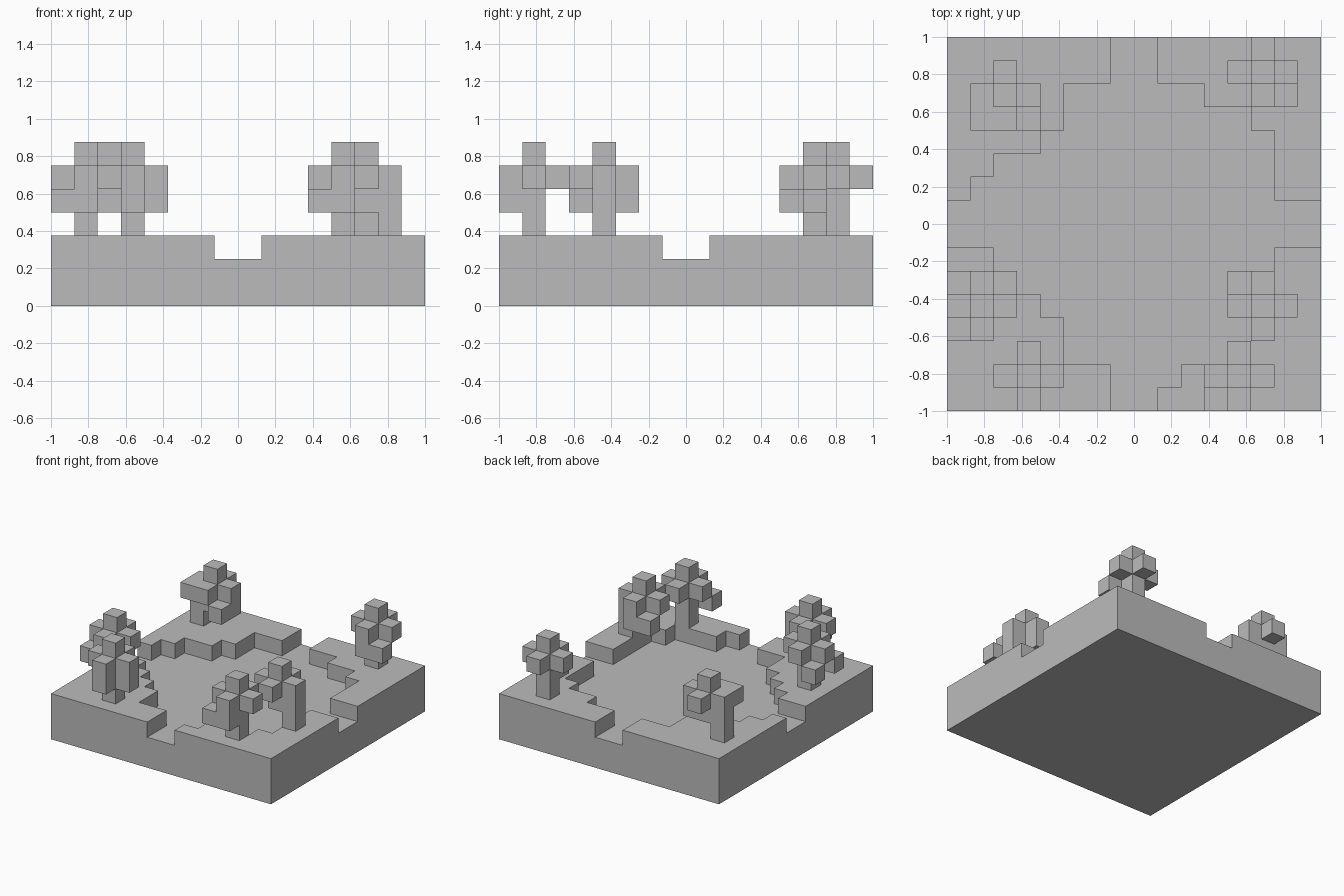
import bpy, bmesh, math
from mathutils import Vector

if "Cube" in bpy.data.objects:
    bpy.data.objects.remove(bpy.data.objects["Cube"], do_unlink=True)

UNIT = 0.125  # edge length of one block

stone = bpy.data.materials.new("plain_grey")
stone.use_nodes = True
grey = (0.5, 0.5, 0.5, 1)
stone.diffuse_color = grey
stone.node_tree.nodes["Principled BSDF"].inputs["Base Color"].default_value = grey


def block_object(name, cells):
    """Join unit blocks into one shell, keeping outside faces only."""
    cells = set(cells)
    bm = bmesh.new()
    for cell in cells:
        centre = Vector(cell) + Vector((0.5, 0.5, 0.5))
        for axis in range(3):
            for sign in (-1, 1):
                n = Vector((0, 0, 0))
                n[axis] = sign
                if tuple(int(c + d) for c, d in zip(cell, n)) in cells:
                    continue
                u = Vector((0, 0, 0))
                u[(axis + 1) % 3] = 1
                v = n.cross(u)
                mid = centre + n / 2
                ring = [mid + (u * a + v * b) / 2
                        for a, b in ((-1, -1), (1, -1), (1, 1), (-1, 1))]
                bm.faces.new([bm.verts.new(p * UNIT) for p in ring])
    bmesh.ops.remove_doubles(bm, verts=bm.verts[:], dist=0.001)
    bmesh.ops.dissolve_limit(bm, angle_limit=math.radians(1),
                             verts=bm.verts[:], edges=bm.edges[:])
    mesh = bpy.data.meshes.new(name)
    bm.to_mesh(mesh)
    bm.free()
    mesh.materials.append(stone)
    bpy.context.collection.objects.link(bpy.data.objects.new(name, mesh))


# Ground slab with a stepped terrace in each corner: (y0, y1, x0, x1)
terraces = [
    (1, 2, -8, -7), (2, 3, -8, -6), (3, 4, -8, -4), (4, 6, -8, -3), (6, 8, -8, -1),
    (1, 4, 6, 8), (4, 5, 5, 8), (5, 6, 3, 8), (6, 8, 1, 8),
    (-2, -1, -8, -6), (-3, -2, -8, -5), (-4, -3, -8, -4), (-6, -4, -8, -3), (-8, -6, -8, -1),
    (-5, -1, 6, 8), (-6, -5, 5, 8), (-7, -6, 2, 8), (-8, -7, 1, 8),
]
ground = [(x, y, z) for x in range(-8, 8) for y in range(-8, 8) for z in range(2)]
for y0, y1, x0, x1 in terraces:
    ground += [(x, y, 2) for x in range(x0, x1) for y in range(y0, y1)]
block_object("terraced_ground", ground)

# Compass offsets from the tree core
STEP = {"O": (0, 0), "N": (0, 1), "S": (0, -1), "E": (1, 0), "W": (-1, 0),
        "NW": (-1, 1), "SW": (-1, -1), "SE": (1, -1)}


def tree(name, x, y, trunk, low):
    """Cross-shaped crown, a trunk, and extra low leaf blocks."""
    cells = [(x, y, z) for z in (4, 5, 6)]
    cells += [(x + STEP[d][0], y + STEP[d][1], 5) for d in "NSEW"]
    cells += [(x + STEP[d][0], y + STEP[d][1], 4) for d in low]
    cells += [(x + STEP[trunk][0], y + STEP[trunk][1], z) for z in (3, 4)]
    if name == "back_right_tree":
        cells.append((x - 1, y - 1, 5))
    block_object(name, cells)


# Trees
tree("middle_right_tree", -7, -4, "O", ["S", "SW", "NW"])
tree("front_right_tree", -5, -7, "O", ["S", "E"])
tree("front_left_tree", 4, -7, "O", ["S", "SW"])
tree("middle_left_tree", 5, -4, "E", ["N", "NW"])
tree("back_left_tree", 5, 6, "O", ["S", "SE"])
tree("back_right_tree", -6, 5, "W", ["E", "SE"])
